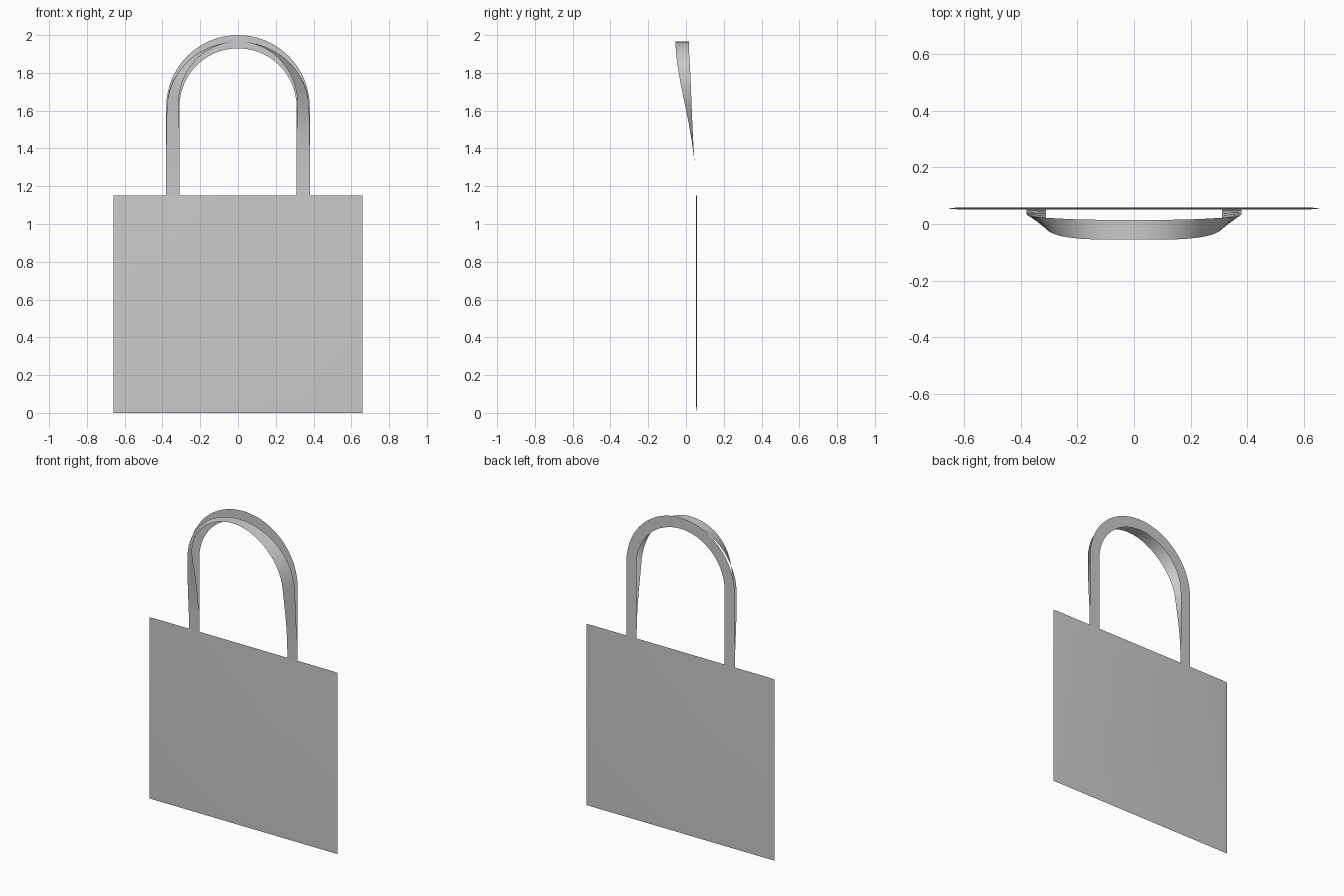
import bpy, bmesh, math

cube = bpy.data.objects.get("Cube")
if cube:
    bpy.data.objects.remove(cube, do_unlink=True)

fabric = bpy.data.materials.new("grey fabric")
fabric.use_nodes = True
GREY = (0.6, 0.6, 0.6, 1)
fabric.diffuse_color = GREY
fabric.node_tree.nodes["Principled BSDF"].inputs["Base Color"].default_value = GREY

BAG_Y = 0.055        # depth of the bag panel
BAG_TOP = 1.15
STRAP_R = 0.345      # centre line radius of the handles
STRAP_HALF = 0.035   # half the strap width
ARCH_Z = 1.62        # where the straight strap meets the arch


def finish(name, bm):
    mesh = bpy.data.meshes.new(name)
    bm.to_mesh(mesh)
    bm.free()
    obj = bpy.data.objects.new(name, mesh)
    bpy.context.collection.objects.link(obj)
    mesh.materials.append(fabric)
    bpy.ops.object.select_all(action='DESELECT')
    obj.select_set(True)
    bpy.context.view_layer.objects.active = obj
    bpy.ops.object.shade_smooth_by_angle(angle=math.radians(40))
    return obj


def smoothstep(t):
    t = min(max(t, 0), 1)
    return t * t * (3 - 2 * t)


# Bag: two sheets that close together at the sides and bottom, open at the mouth
def bag():
    bm = bmesh.new()
    xs = (-0.66, -0.625, 0.625, 0.66)
    zs = (0, 0.05, BAG_TOP)
    for side in (-1, 1):
        rows = []
        for z in zs:
            rows.append([bm.verts.new((x, BAG_Y + (0.003 * side if z > 0 and abs(x) < 0.65 else 0), z))
                         for x in xs])
        for low, high in zip(rows, rows[1:]):
            for i in range(len(xs) - 1):
                quad = [low[i], low[i + 1], high[i + 1], high[i]]
                bm.faces.new(quad if side < 0 else quad[::-1])
    bmesh.ops.remove_doubles(bm, verts=bm.verts, dist=0.0005)
    return finish("bag_body", bm)


# Handle centre line: straight up, over the arch and straight down
def strap_path(straight=8, arc=32):
    rise = ARCH_Z - BAG_TOP
    points = []   # x, z, radial direction, length from the nearer end
    for i in range(straight):
        points.append((-STRAP_R, BAG_TOP + rise * i / straight, math.pi, rise * i / straight))
    for i in range(arc + 1):
        a = math.pi * (1 - i / arc)
        length = rise + STRAP_R * min(a, math.pi - a)
        points.append((STRAP_R * math.cos(a), ARCH_Z + STRAP_R * math.sin(a), a, length))
    points += [(-x, z, 0, s) for x, z, a, s in reversed(points[:straight])]
    return points


# Flat ribbon along the path; a twisted one leans forward and turns its face upward
def handle(name, twisted):
    bm = bmesh.new()
    end = ARCH_Z - BAG_TOP + STRAP_R * math.pi / 2
    pairs = []
    for x, z, a, s in strap_path():
        turn, y = 0, BAG_Y
        if twisted:
            turn = math.pi / 2 * smoothstep((s - 0.15) / (end - 0.15))
            y = 0.052 - 0.072 * smoothstep(s / 0.9)
        pair = []
        for edge in (-STRAP_HALF, STRAP_HALF):
            radial = edge * math.cos(turn)
            pair.append(bm.verts.new((x + radial * math.cos(a),
                                      y + edge * math.sin(turn),
                                      z + radial * math.sin(a))))
        pairs.append(pair)
    for (a0, b0), (a1, b1) in zip(pairs, pairs[1:]):
        bm.faces.new((a0, a1, b1, b0))
    return finish(name, bm)


bag()
handle("back_handle", False)
handle("front_handle", True)
